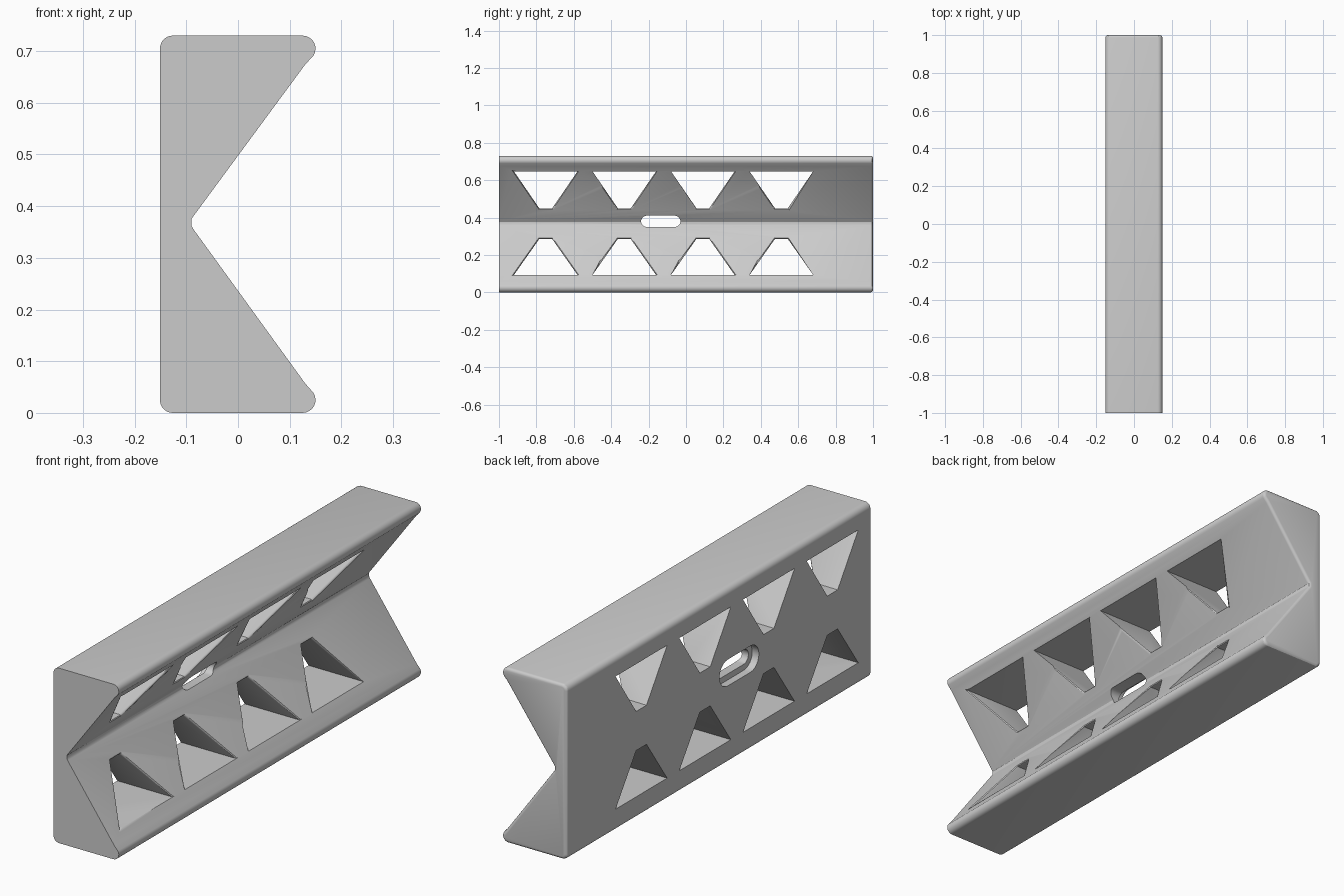
import bpy, bmesh, math
from mathutils import Vector

cube = bpy.data.objects.get("Cube")
if cube:
    bpy.data.objects.remove(cube, do_unlink=True)

# Single grey material
grey = bpy.data.materials.new("plain grey")
grey.use_nodes = True
COLOUR = (0.6, 0.6, 0.6, 1)
grey.diffuse_color = COLOUR
grey.node_tree.nodes["Principled BSDF"].inputs["Base Color"].default_value = COLOUR


def arc(cx, cz, r, start, end, steps=8):
    angles = [math.radians(start + (end - start) * i / steps) for i in range(steps + 1)]
    return [(cx + r * math.cos(a), cz + r * math.sin(a)) for a in angles]


def prism(name, points, offset):
    """Extrude a closed loop of 3D points along an offset."""
    bm = bmesh.new()
    face = bm.faces.new([bm.verts.new(p) for p in points])
    new = bmesh.ops.extrude_face_region(bm, geom=[face])["geom"]
    bmesh.ops.translate(bm, vec=offset, verts=[v for v in new if isinstance(v, bmesh.types.BMVert)])
    bmesh.ops.recalc_face_normals(bm, faces=bm.faces)
    mesh = bpy.data.meshes.new(name)
    bm.to_mesh(mesh)
    bm.free()
    obj = bpy.data.objects.new(name, mesh)
    bpy.context.collection.objects.link(obj)
    mesh.materials.append(grey)
    return obj


# Rail body: rounded block with a V groove along its +x side
R, HEIGHT = 0.025, 0.73
profile = arc(0.125, HEIGHT - R, R, -36, 90)
profile += arc(-0.126, HEIGHT - R, R, 90, 180) + arc(-0.126, R, R, 180, 270)
profile += arc(0.125, R, R, -90, 36)
profile += [(0.13, 0.057), (-0.086, 0.355), (-0.09, 0.362), (-0.09, 0.375), (-0.086, 0.381), (0.13, 0.674)]
rail = prism("grooved_rail", [(x, -1, z) for x, z in profile], (0, 2, 0))

# Round the rim of the far end
bm = bmesh.new()
bm.from_mesh(rail.data)
rim = [e for e in bm.edges if all(v.co.y > 0.99 for v in e.verts)]
bmesh.ops.bevel(bm, geom=rim, offset=0.012, segments=3, profile=0.5, affect='EDGES', clamp_overlap=False)
bm.to_mesh(rail.data)
bm.free()

# Trapezoid windows through both groove walls
cutters = []
CENTRES = [-0.75 + 0.42 * i for i in range(4)]
for y in CENTRES:
    for wide, narrow in ((0.647, 0.449), (0.093, 0.286)):
        loop = [(-0.17, wide), (0.17, wide), (0.034, narrow), (-0.034, narrow)]
        cutters.append(prism("window_cutter", [(-0.3, y + dy, z) for dy, z in loop], (0.6, 0, 0)))


# Mounting slot with a wider recess on the flat side
def slot(radius, depth):
    loop = arc(-0.06, 0.38, radius, 270, 90, 12) + arc(-0.21, 0.38, radius, 270, 90, 12)
    loop = arc(-0.06, 0.38, radius, -90, 90, 12) + arc(-0.21, 0.38, radius, 90, 270, 12)
    cutters.append(prism("slot_cutter", [(-0.3, y, z) for y, z in loop], (depth, 0, 0)))


slot(0.03, 0.6)
slot(0.055, 0.18)

for cutter in cutters:
    cutter.hide_render = True
    mod = rail.modifiers.new("cut", 'BOOLEAN')
    mod.operation = 'DIFFERENCE'
    mod.solver = 'EXACT'
    mod.object = cutter

# Bake the cuts, then remove the cutters
bpy.context.view_layer.update()
baked = bpy.data.meshes.new_from_object(rail.evaluated_get(bpy.context.evaluated_depsgraph_get()))
rail.modifiers.clear()
rail.data = baked
for cutter in cutters:
    bpy.data.objects.remove(cutter, do_unlink=True)

# Soften the sloping and narrow window edges on the groove side
bm = bmesh.new()
bm.from_mesh(rail.data)
soft = []
for e in bm.edges:
    mid = (e.verts[0].co + e.verts[1].co) / 2
    run = e.verts[1].co - e.verts[0].co
    in_window = 0.08 < mid.z < 0.3 or 0.44 < mid.z < 0.64
    near = min(abs(mid.y - y) for y in CENTRES) < 0.18
    sloped = abs(run.z) > 0.1 and abs(run.y) > 0.05
    narrow = abs(run.z) < 0.01 and 0.03 < abs(run.y) < 0.1
    if in_window and near and mid.x > -0.13 and (sloped or narrow):
        soft.append(e)
bmesh.ops.bevel(bm, geom=soft, offset=0.012, segments=3, profile=0.5, affect='EDGES', clamp_overlap=True)
bm.to_mesh(rail.data)
bm.free()

# Smooth shading with crisp edges
bpy.ops.object.select_all(action='DESELECT')
rail.select_set(True)
bpy.context.view_layer.objects.active = rail
bpy.ops.object.shade_smooth_by_angle(angle=math.radians(30))
